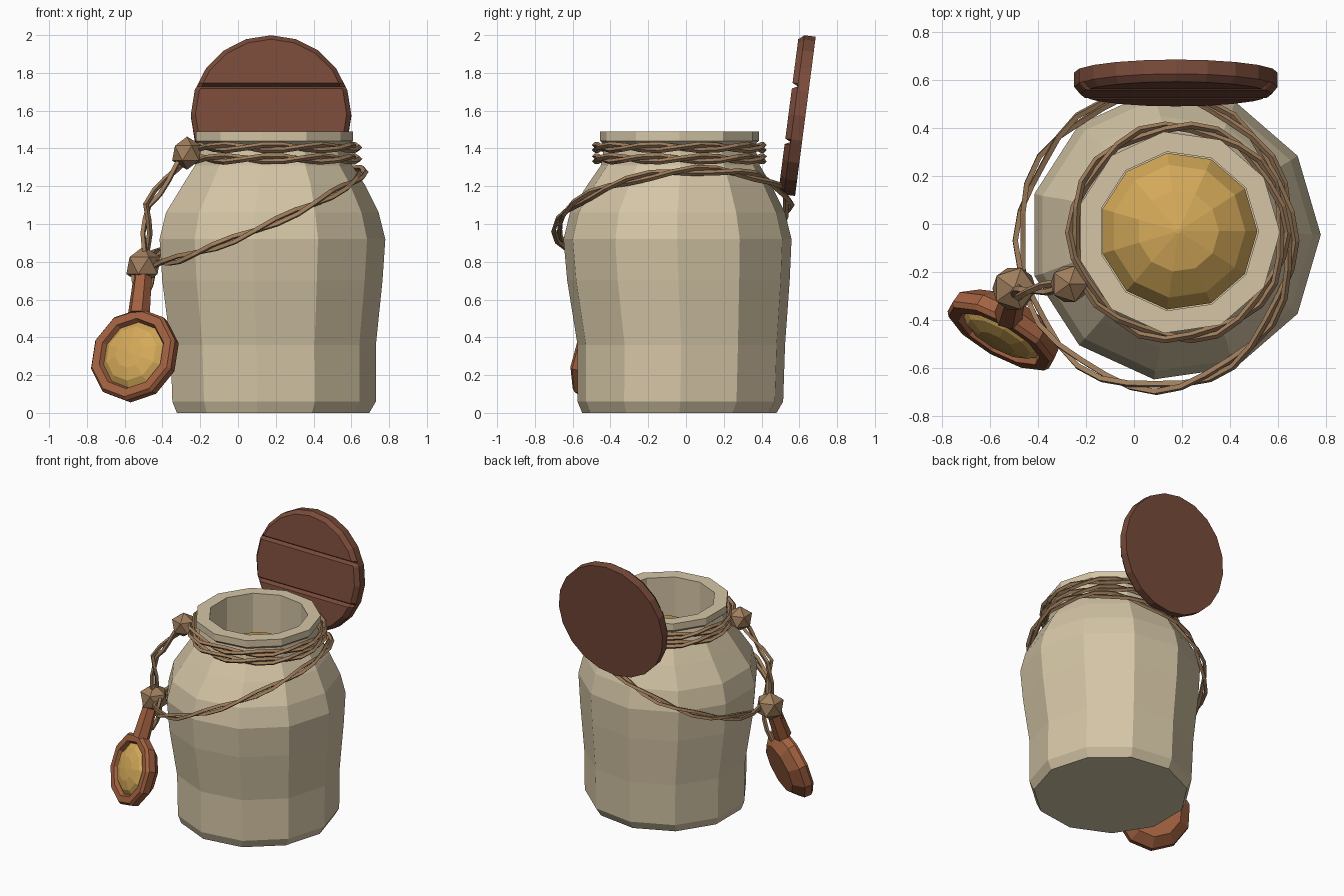
import bpy, bmesh, math
from mathutils import Vector, Matrix

cube = bpy.data.objects.get("Cube")
if cube:
    bpy.data.objects.remove(cube, do_unlink=True)


def material(name, rgb):
    m = bpy.data.materials.new(name)
    m.use_nodes = True
    m.diffuse_color = (*rgb, 1)
    m.node_tree.nodes["Principled BSDF"].inputs["Base Color"].default_value = (*rgb, 1)
    return m


CLAY = material("pale clay", (0.66, 0.56, 0.38))
GOLD = material("honey gold", (0.66, 0.40, 0.10))
LID = material("dark red wood", (0.19, 0.07, 0.042))
FRAME = material("orange wood", (0.36, 0.12, 0.052))
ROPE = material("brown rope", (0.35, 0.21, 0.11))


def add_object(name, bm, mat, matrix=Matrix()):
    bmesh.ops.recalc_face_normals(bm, faces=bm.faces)
    mesh = bpy.data.meshes.new(name)
    bm.to_mesh(mesh)
    bm.free()
    mesh.materials.append(mat)
    ob = bpy.data.objects.new(name, mesh)
    ob.matrix_world = matrix
    bpy.context.collection.objects.link(ob)
    return ob


def lathe(rings, sides, phase=0.0):
    """Skin a stack of polygon rings (radius, z, centre x, centre y), capped at both ends."""
    bm = bmesh.new()
    loops = []
    for r, z, *c in rings:
        cx, cy = c or (0, 0)
        angles = [phase + math.tau * i / sides for i in range(sides)]
        loops.append([bm.verts.new((cx + r * math.cos(a), cy + r * math.sin(a), z)) for a in angles])
    for a, b in zip(loops, loops[1:]):
        for i in range(sides):
            j = (i + 1) % sides
            bm.faces.new((a[i], a[j], b[j], b[i]))
    bm.faces.new(loops[0][::-1])
    bm.faces.new(loops[-1])
    return bm


# Jar: outer wall, rim, then the inside wall down to a hidden floor
jar_rings = [
    (0.52, 0, 0.175, -0.035), (0.55, 0.06, 0.18, -0.03), (0.555, 0.36, 0.175, -0.025),
    (0.595, 0.70, 0.17, -0.04), (0.61, 0.92, 0.17, -0.045), (0.575, 1.06, 0.17, -0.045),
    (0.49, 1.21, 0.18, -0.035), (0.425, 1.31, 0.18, -0.03), (0.40, 1.42, 0.185, -0.035),
    (0.425, 1.44, 0.185, -0.035), (0.425, 1.49, 0.185, -0.035),
    (0.335, 1.49, 0.185, -0.03), (0.335, 1.05, 0.185, -0.03),
]
add_object("jar", lathe(jar_rings, 11), CLAY)

# Domed contents inside the jar
dome = [(0.33, 1.12), (0.28, 1.20), (0.17, 1.28), (0.01, 1.32)]
add_object("jar_contents", lathe(dome, 11), GOLD, Matrix.Translation((0.185, -0.03, 0)))

# Lid: chamfered disc with two V grooves between its planks
bm = lathe([(0.425, 0), (0.425, 0.06), (0.40, 0.09)], 20)
for groove in (0.152, -0.145):
    for offset in (-0.015, 0, 0.015):
        bmesh.ops.bisect_plane(bm, geom=bm.verts[:] + bm.edges[:] + bm.faces[:],
                               plane_co=(0, groove + offset, 0), plane_no=(0, 1, 0))
    for v in bm.verts:
        if abs(v.co.y - groove) < 0.001 and v.co.z > 0.08:
            v.co.z -= 0.03
add_object("lid", bm, LID,
           Matrix.Translation((0.175, 0.632, 1.57)) @ Matrix.Rotation(math.radians(82.6), 4, 'X'))


def rope(name, path, turns, closed=False, ref=(0, 0, 1), spread=0.016, radius=0.015):
    """Two strands twisted around a path of points."""
    n = len(path)
    path = [Vector(p) for p in path]
    for strand in range(2):
        curve = bpy.data.curves.new(name, 'CURVE')
        curve.dimensions = '3D'
        curve.bevel_depth = radius
        curve.bevel_resolution = 0
        curve.use_fill_caps = True
        spline = curve.splines.new('POLY')
        spline.points.add(n - 1)
        spline.use_cyclic_u = closed
        for i, p in enumerate(path):
            ahead = path[(i + 1) % n] if closed else path[min(i + 1, n - 1)]
            behind = path[i - 1] if closed else path[max(i - 1, 0)]
            t = (ahead - behind).normalized()
            side = t.cross(Vector(ref)).normalized()
            up = side.cross(t)
            a = math.tau * turns * i / n + math.pi * strand
            spline.points[i].co = (*(p + spread * (math.cos(a) * side + math.sin(a) * up)), 1)
        temp = bpy.data.objects.new(name, curve)
        mesh = bpy.data.meshes.new_from_object(temp)
        bpy.data.objects.remove(temp)
        mesh.shade_flat()
        mesh.materials.clear()
        mesh.materials.append(ROPE)
        ob = bpy.data.objects.new(f"{name}_strand_{strand + 1}", mesh)
        bpy.context.collection.objects.link(ob)


def ellipse(cx, cy, rx, ry, height, count):
    angles = [math.tau * i / count for i in range(count)]
    return [(cx + rx * math.cos(a), cy + ry * math.sin(a), height(a)) for a in angles]


def polyline(points, steps):
    pts = [Vector(p) for p in points]
    out = [a.lerp(b, i / steps) for a, b in zip(pts, pts[1:]) for i in range(steps)]
    return out + [pts[-1]]


# Ropes around the neck, and the slanted loop around the shoulder
for label, z in (("upper", 1.405), ("lower", 1.345)):
    rope(f"{label}_neck_rope", ellipse(0.185, -0.035, 0.442, 0.442, lambda a: z, 26), 5, True)
rope("shoulder_rope",
     ellipse(0.09, -0.07, 0.57, 0.615,
             lambda a: 1.035 + 0.24 * math.cos(a) + 0.07 * math.sin(a), 32), 6, True)

# Hanging cord between the two knots, and the short tie to the pendant
rope("hanging_cord", polyline([(-0.27, -0.25, 1.37), (-0.48, -0.29, 1.10), (-0.49, -0.28, 0.80)], 4),
     1.5, ref=(0, 1, 0), spread=0.018)
rope("pendant_tie", polyline([(-0.50, -0.28, 0.76), (-0.51, -0.31, 0.54)], 3),
     0.4, ref=(0, 1, 0), spread=0.055)

# Knots
for name, place, size in (("neck_knot", (-0.27, -0.25, 1.375), 0.088),
                          ("pendant_knot", (-0.50, -0.27, 0.78), 0.102)):
    bm = bmesh.new()
    bmesh.ops.create_icosphere(bm, subdivisions=1, radius=size)
    add_object(name, bm, ROPE, Matrix.Translation(place))

# Pendant: its face points forward, to the right and slightly up
normal = Vector((-0.47, -0.83, 0.30)).normalized()
up = (Vector((0, 0, 1)) - normal.z * normal).normalized()
across = up.cross(normal)
pose = Matrix((across, up, normal)).transposed().to_4x4()
pose.translation = (-0.565, -0.48, 0.315)
half = math.pi / 10
frame = [(0.18, -0.13), (0.25, -0.07), (0.255, -0.02), (0.24, 0), (0.195, 0), (0.18, -0.03)]
add_object("pendant_frame", lathe(frame, 10, half), FRAME, pose)
gem = [(0.183, -0.028), (0.15, 0), (0.085, 0.02), (0.01, 0.026)]
add_object("pendant_gem", lathe(gem, 10, half), GOLD, pose)

# Stem from the pendant up to its knot
start, end = Vector((-0.525, -0.385, 0.52)), Vector((-0.505, -0.31, 0.72))
stem_pose = (end - start).to_track_quat('Z', 'Y').to_matrix().to_4x4()
stem_pose.translation = start
add_object("pendant_stem", lathe([(0.06, 0), (0.05, (end - start).length)], 6), FRAME, stem_pose)
